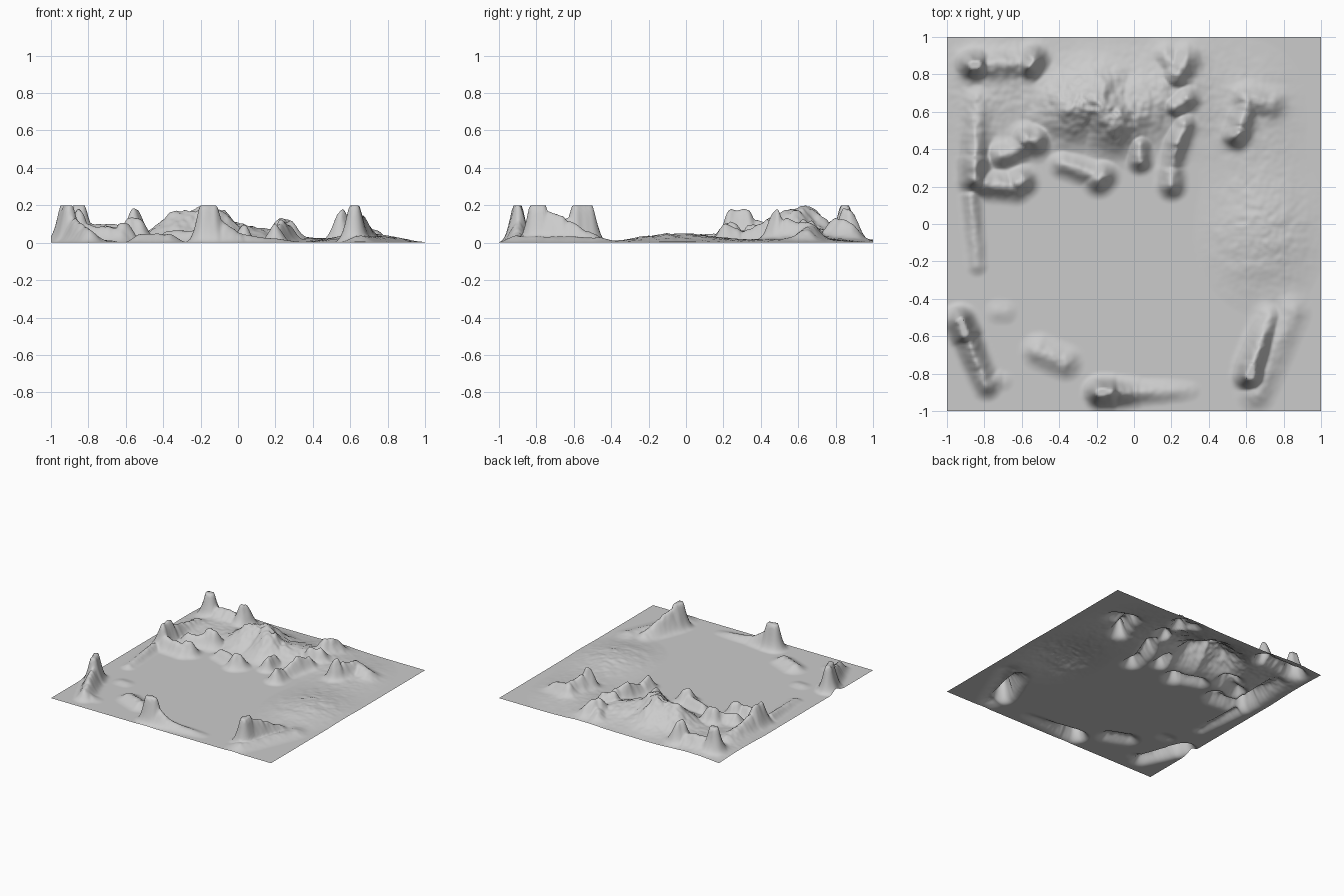
import bpy, bmesh, math
from mathutils import noise, Vector

N = 200          # grid cells per side
TOP = 0.2        # peaks are cut flat at this height

# ridges: x0, y0, height0, x1, y1, height1, width
FRONT = [
    (-0.93, -0.52, 0.24, -0.90, -0.59, 0.23, 0.050),
    (-0.90, -0.59, 0.15, -0.79, -0.86, 0.07, 0.050),
    (-0.79, -0.84, 0.06, -0.70, -0.84, 0.01, 0.045),
    (-0.51, -0.68, 0.05, -0.37, -0.74, 0.05, 0.060),
    (-0.18, -0.90, 0.25, -0.13, -0.90, 0.22, 0.050),
    (-0.13, -0.90, 0.15, 0.00, -0.90, 0.06, 0.050),
    (0.00, -0.90, 0.05, 0.30, -0.89, 0.01, 0.045),
    (0.62, -0.81, 0.25, 0.63, -0.77, 0.24, 0.052),
    (0.63, -0.77, 0.19, 0.72, -0.50, 0.05, 0.055),
    (0.65, -0.90, 0.04, 0.84, -0.47, 0.03, 0.070),
    (-0.73, -0.47, 0.015, -0.69, -0.47, 0.015, 0.05),
]
BACK_LEFT = [
    (-0.86, 0.85, 0.24, -0.84, 0.85, 0.23, 0.055),
    (-0.84, 0.85, 0.10, -0.56, 0.86, 0.08, 0.060),
    (-0.56, 0.85, 0.18, -0.54, 0.88, 0.17, 0.055),
    (-0.85, 0.24, 0.18, -0.85, 0.33, 0.18, 0.055),
    (-0.85, 0.33, 0.13, -0.84, 0.65, 0.04, 0.055),
    (-0.85, 0.22, 0.10, -0.63, 0.20, 0.08, 0.055),
    (-0.87, 0.15, 0.05, -0.84, -0.22, 0.025, 0.04),
    (-0.62, 0.22, 0.11, -0.60, 0.23, 0.11, 0.055),
    (-0.71, 0.37, 0.09, -0.66, 0.38, 0.08, 0.055),
    (-0.66, 0.38, 0.07, -0.55, 0.45, 0.10, 0.055),
    (-0.57, 0.45, 0.14, -0.53, 0.45, 0.13, 0.060),
    (-0.38, 0.32, 0.06, -0.22, 0.27, 0.07, 0.050),
    (-0.19, 0.24, 0.11, -0.17, 0.26, 0.10, 0.055),
]
BACK_RIGHT = [
    (0.03, 0.34, 0.10, 0.03, 0.42, 0.09, 0.045),
    (0.20, 0.21, 0.10, 0.20, 0.27, 0.08, 0.050),
    (0.20, 0.30, 0.06, 0.23, 0.43, 0.11, 0.045),
    (0.23, 0.43, 0.12, 0.27, 0.53, 0.09, 0.045),
    (0.22, 0.63, 0.12, 0.28, 0.67, 0.11, 0.050),
    (0.23, 0.80, 0.14, 0.28, 0.88, 0.10, 0.055),
    (0.17, 0.90, 0.05, 0.23, 0.82, 0.08, 0.045),
    (0.545, 0.47, 0.18, 0.56, 0.49, 0.18, 0.045),
    (0.56, 0.50, 0.13, 0.61, 0.65, 0.10, 0.050),
    (0.60, 0.67, 0.09, 0.73, 0.64, 0.06, 0.060),
]
MOUNTAIN = [
    (-0.33, 0.62, 0.16, -0.20, 0.66, 0.185, 0.14),
    (-0.20, 0.66, 0.19, -0.11, 0.56, 0.185, 0.13),
    (-0.11, 0.57, 0.13, 0.12, 0.66, 0.06, 0.14),
]
# broad swells: x, y, height, radius x, radius y
SWELLS = [
    (0.68, -0.05, 0.055, 0.24, 0.30),
    (0.62, 0.60, 0.030, 0.24, 0.30),
    (-0.15, 0.70, 0.040, 0.42, 0.24),
    (-0.75, 0.72, 0.040, 0.24, 0.34),
    (0.25, 0.80, 0.025, 0.20, 0.25),
]


def ridge(x, y, r):
    x0, y0, h0, x1, y1, h1, w = r
    dx, dy = x1 - x0, y1 - y0
    t = ((x - x0) * dx + (y - y0) * dy) / (dx * dx + dy * dy)
    t = min(1, max(0, t))
    d2 = (x - x0 - t * dx) ** 2 + (y - y0 - t * dy) ** 2
    return (h0 + t * (h1 - h0)) * math.exp(-d2 / (w * w))


def height(x, y):
    base = sum(h * math.exp(-((x - cx) / rx) ** 2 - ((y - cy) / ry) ** 2)
               for cx, cy, h, rx, ry in SWELLS)
    base = max(0, base - 0.004)
    peak = max(ridge(x, y, r) for r in FRONT + BACK_LEFT + BACK_RIGHT + MOUNTAIN)
    # swells fade beneath the peaks so summit heights stay as listed
    z = base * (1 - min(1, peak / 0.13)) + peak
    z = max(z, base)
    rough = noise.noise(Vector((x * 14, y * 14, 3))) + 0.6 * noise.noise(Vector((x * 34, y * 34, 7)))
    z *= 1 + 0.14 * rough
    return min(TOP, max(0, z - 0.002))


# terrain sheet
bm = bmesh.new()
bmesh.ops.create_grid(bm, x_segments=N, y_segments=N, size=1)
for v in bm.verts:
    v.co.z = height(v.co.x, v.co.y)
for f in bm.faces:
    f.smooth = True
mesh = bpy.data.meshes.new("terrain")
bm.to_mesh(mesh)
bm.free()
terrain = bpy.data.objects.new("terrain", mesh)
bpy.context.collection.objects.link(terrain)
